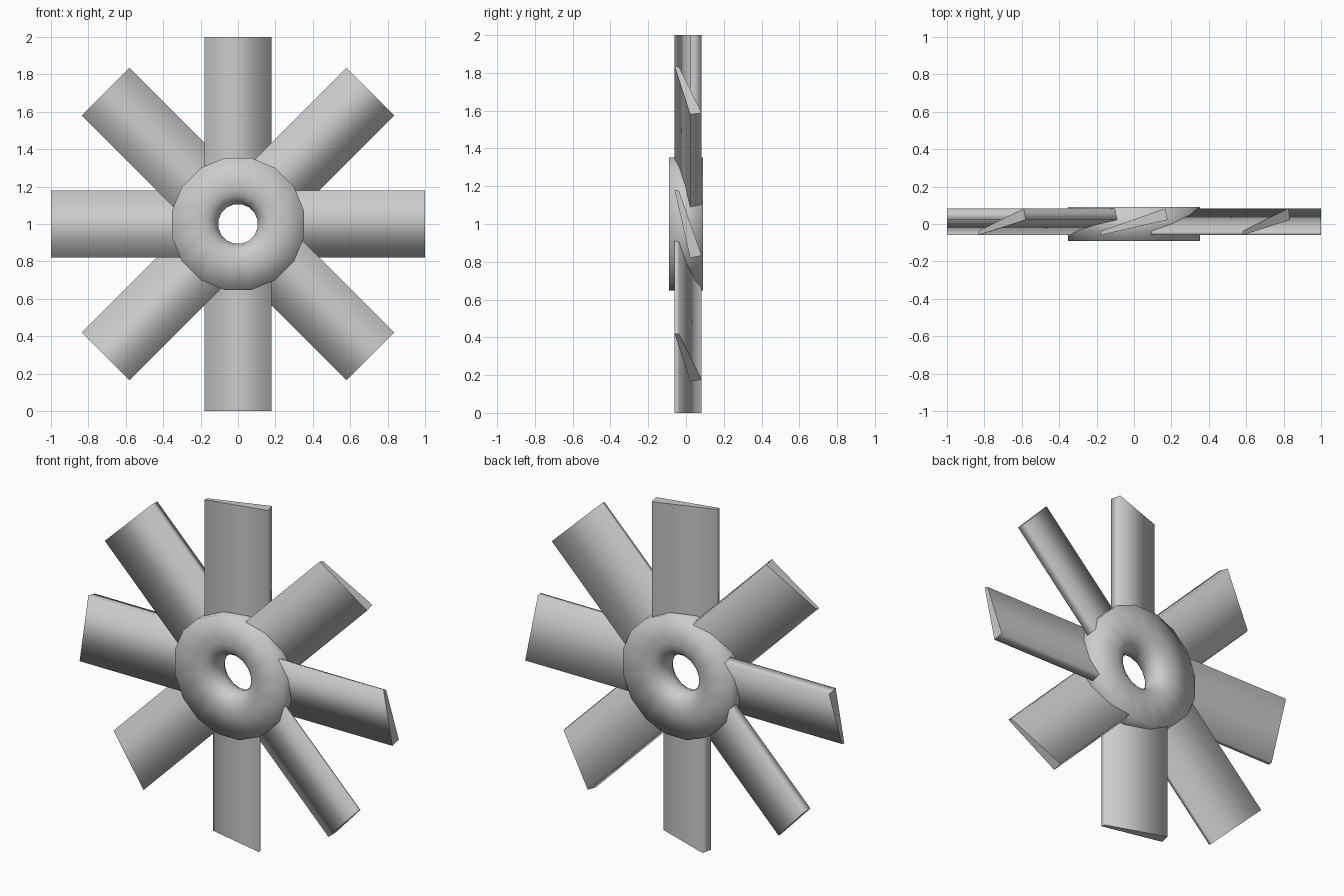
import bpy, bmesh
from math import sin, cos, pi

if "Cube" in bpy.data.objects:
    bpy.data.objects.remove(bpy.data.objects["Cube"])

CZ = 1.0          # height of the rotor axis (axis runs along y)
SIDES = 16
BLADES = 8


def make_object(name, bm, smooth_all=True):
    bmesh.ops.recalc_face_normals(bm, faces=bm.faces)
    for f in bm.faces:
        f.smooth = True
    me = bpy.data.meshes.new(name)
    bm.to_mesh(me)
    bm.free()
    ob = bpy.data.objects.new(name, me)
    bpy.context.collection.objects.link(ob)
    return ob


def make_hub():
    # closed profile (radius, y): flat outer wall and faces, rounded bore
    prof = [(0.36, 0.09), (0.36, -0.09)]
    n = 8
    for i in range(n + 1):
        a = -pi / 2 - pi * i / n
        prof.append((0.197 + 0.09 * cos(a), 0.09 * sin(a)))
    bm = bmesh.new()
    rings = []
    for s in range(SIDES):
        t = 2 * pi * (s + 0.5) / SIDES
        rings.append([bm.verts.new((r * sin(t), y, CZ + r * cos(t))) for r, y in prof])
    m = len(prof)
    for s in range(SIDES):
        a, b = rings[s], rings[(s + 1) % SIDES]
        for j in range(m):
            k = (j + 1) % m
            bm.faces.new((a[j], a[k], b[k], b[j]))
    return make_object("hub", bm)


def make_blade(i):
    # pitched wedge section (tangential, y), thin leading and thick trailing edge
    section = [(-0.18, -0.06), (-0.175, -0.037), (0.167, 0.083), (0.18, 0.022)]
    t = 2 * pi * i / BLADES
    bm = bmesh.new()
    ends = []
    for r in (0.27, 1.0):
        ends.append([bm.verts.new((r * sin(t) + u * cos(t), y,
                                   CZ + r * cos(t) - u * sin(t))) for u, y in section])
    for j in range(4):
        k = (j + 1) % 4
        bm.faces.new((ends[0][j], ends[0][k], ends[1][k], ends[1][j]))
    # end caps stay crisp
    for ring in ends:
        cap = bm.faces.new(ring)
        for e in cap.edges:
            e.smooth = False
    return make_object(f"blade_{i + 1}", bm)


make_hub()
for i in range(BLADES):
    make_blade(i)
